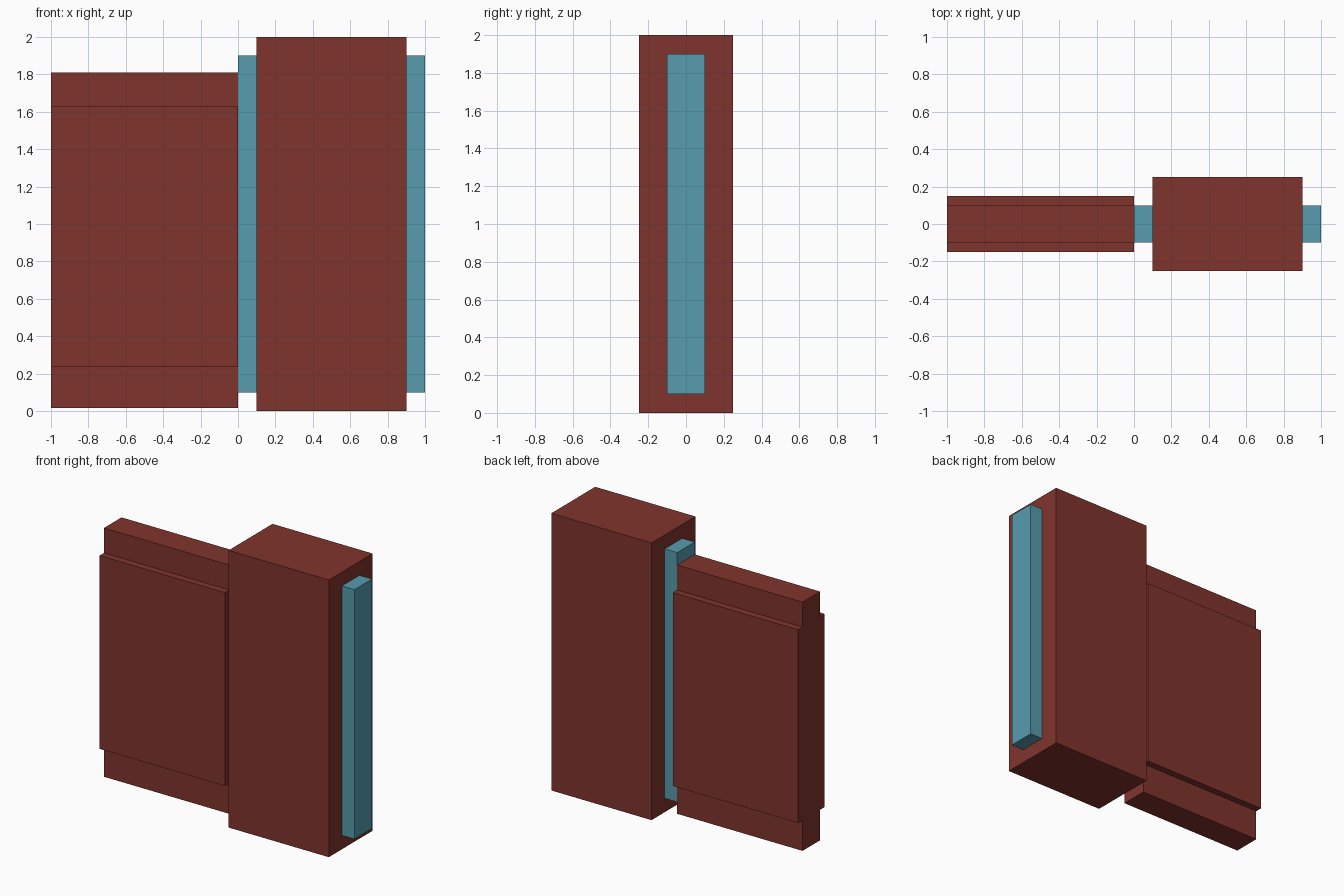
import bpy

cube = bpy.data.objects.get("Cube")
if cube:
    bpy.data.objects.remove(cube, do_unlink=True)


def make_material(name, rgb):
    mat = bpy.data.materials.new(name)
    mat.use_nodes = True
    colour = (*rgb, 1.0)
    mat.diffuse_color = colour
    mat.node_tree.nodes["Principled BSDF"].inputs["Base Color"].default_value = colour
    return mat


def make_box(name, x, depth, z, mat):
    """Box spanning x and z ranges, centred on y."""
    bpy.ops.mesh.primitive_cube_add(size=1)
    obj = bpy.context.object
    obj.name = name
    centre = (sum(x) / 2, 0, sum(z) / 2)
    size = (x[1] - x[0], depth, z[1] - z[0])
    for v in obj.data.vertices:
        v.co = [c + s * p for c, s, p in zip(centre, size, v.co)]
    obj.data.materials.append(mat)
    return obj


red = make_material("brick red", (0.216, 0.034, 0.026))
blue = make_material("dusty blue", (0.095, 0.332, 0.426))

# Tall thick block with a blue core that shows at both ends
make_box("main_block", (0.1, 0.9), 0.5, (0, 2), red)
make_box("blue_core", (0, 1), 0.2, (0.1, 1.9), blue)

# Thin side slab with a raised panel on front and back
make_box("side_slab", (-1, 0), 0.2, (0.015, 1.81), red)
make_box("side_panel", (-1, 0), 0.3, (0.235, 1.63), red)
